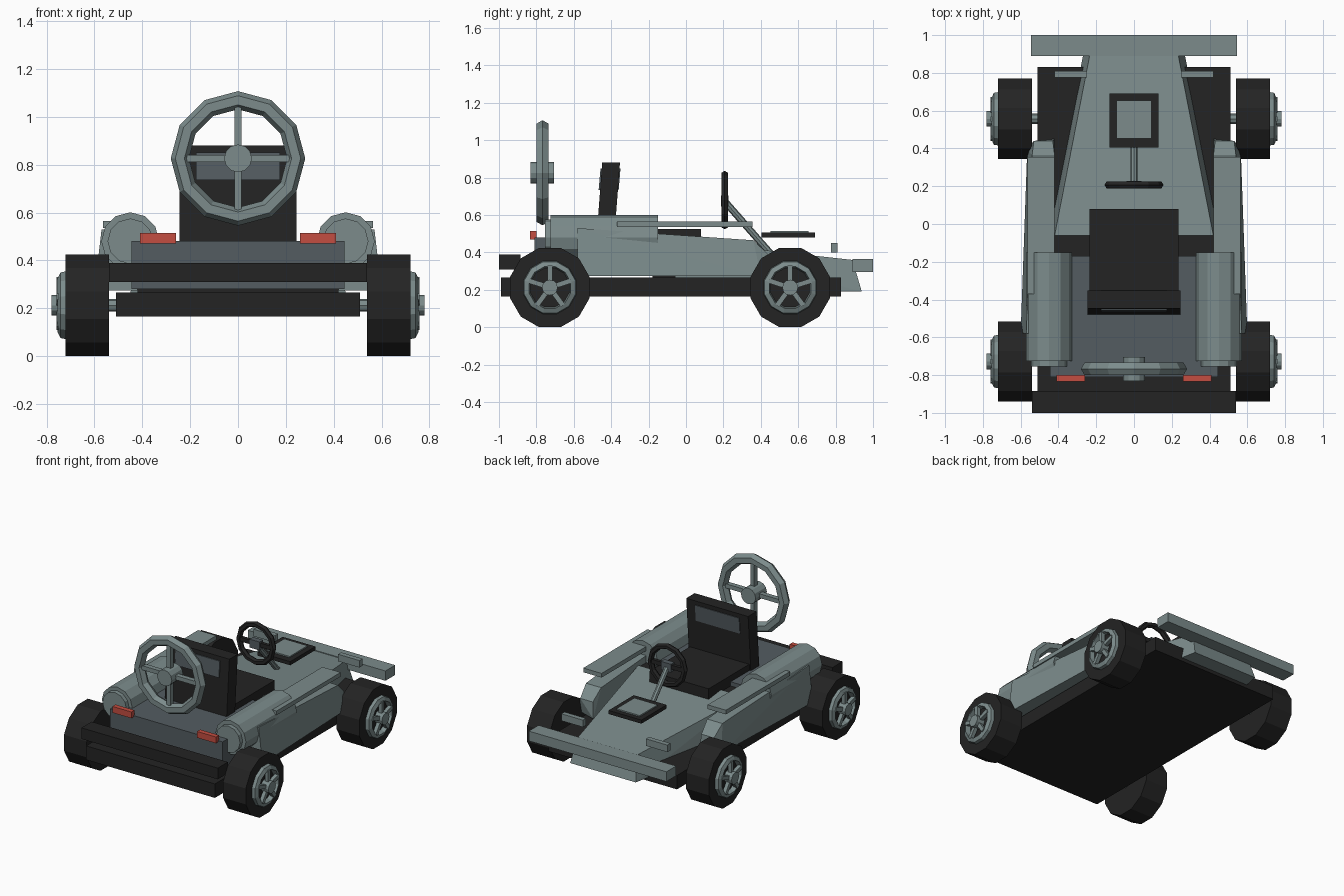
import bpy, bmesh, math
from mathutils import Vector, Matrix

if "Cube" in bpy.data.objects:
    bpy.data.objects.remove(bpy.data.objects["Cube"])


def material(name, rgb):
    m = bpy.data.materials.new(name)
    m.diffuse_color = (*rgb, 1)
    m.use_nodes = True
    m.node_tree.nodes["Principled BSDF"].inputs["Base Color"].default_value = m.diffuse_color
    return m


GREY = material("light grey", (0.20, 0.26, 0.26))
DARK = material("dark grey", (0.088, 0.108, 0.12))
BLACK = material("black", (0.017, 0.017, 0.017))
RED = material("red", (0.55, 0.075, 0.052))


def finish(name, bm, mat):
    bmesh.ops.recalc_face_normals(bm, faces=bm.faces)
    me = bpy.data.meshes.new(name)
    bm.to_mesh(me)
    bm.free()
    me.materials.append(mat)
    ob = bpy.data.objects.new(name, me)
    bpy.context.collection.objects.link(ob)
    return ob


def box(name, x, y, z, mat, lean=0):
    """Box from (min, max) ranges; lean shifts the top along y."""
    bm = bmesh.new()
    bmesh.ops.create_cube(bm, size=1)
    for v in bm.verts:
        top = v.co.z > 0
        v.co = Vector([r[0] if c < 0 else r[1] for c, r in zip(v.co, (x, y, z))])
        v.co.y += lean if top else 0
    return finish(name, bm, mat)


def pair(name, x, y, z, mat):
    box(name + "_right", x, y, z, mat)
    box(name + "_left", (-x[1], -x[0]), y, z, mat)


def hull(name, points, mat):
    bm = bmesh.new()
    for p in points:
        bm.verts.new(p)
    bmesh.ops.convex_hull(bm, input=bm.verts)
    bmesh.ops.dissolve_limit(bm, angle_limit=0.01, verts=bm.verts, edges=bm.edges)
    return finish(name, bm, mat)


def rod(name, a, b, r, mat, sides=12, r2=None, turn=0.0):
    """Cylinder or cone between two points."""
    a, b = Vector(a), Vector(b)
    rot = (b - a).to_track_quat('Z', 'Y').to_matrix().to_4x4()
    bm = bmesh.new()
    bmesh.ops.create_cone(bm, cap_ends=True, segments=sides, radius1=r,
                          radius2=r if r2 is None else r2, depth=(b - a).length,
                          matrix=Matrix.Translation((a + b) / 2) @ rot @ Matrix.Rotation(turn, 4, 'Z'))
    return finish(name, bm, mat)


def ring(name, centre, axis, profile, mat, sides=12, turn=0.0):
    """Closed profile of (radius, along axis) points swept round the axis."""
    rot = Vector(axis).to_track_quat('Z', 'Y').to_matrix()
    bm = bmesh.new()
    loops = []
    for i in range(sides):
        t = math.tau * i / sides + turn
        loops.append([bm.verts.new(Vector(centre) + rot @ Vector((r * math.cos(t), r * math.sin(t), h)))
                      for r, h in profile])
    n = len(profile)
    for i in range(sides):
        p, q = loops[i], loops[(i + 1) % sides]
        for j in range(n):
            bm.faces.new((p[j], p[(j + 1) % n], q[(j + 1) % n], q[j]))
    return finish(name, bm, mat)


def round_profile(radius, minor, sides=6):
    return [(radius + minor * math.cos(math.tau * k / sides),
             minor * math.sin(math.tau * k / sides)) for k in range(sides)]


# Floor and bumpers
box("floor_pan", (-0.51, 0.51), (-0.99, 0.83), (0.165, 0.265), BLACK)
box("rear_bumper", (-0.54, 0.54), (-1.0, -0.885), (0.31, 0.39), BLACK)
box("front_wing", (-0.545, 0.545), (0.89, 1.0), (0.295, 0.365), GREY)

# Rear tub and cockpit sill
box("rear_tub", (-0.445, 0.445), (-0.81, -0.17), (0.28, 0.48), DARK)
box("cockpit_sill", (-0.42, 0.42), (-0.18, -0.05), (0.26, 0.45), BLACK)

# Nose cone, narrowing forwards
hull("nose", [(s * x, y, z) for s in (-1, 1) for x, y, z in (
    (0.235, 0.89, 0.36), (0.42, -0.06, 0.465), (0.26, 0.94, 0.19), (0.46, -0.06, 0.19))], GREY)
pair("nose_fin", (0.25, 0.42), (0.775, 0.81), (0.4, 0.45), GREY)

# Side pods with deck boards and long tanks
for s, side in ((1, "right"), (-1, "left")):
    hull("side_pod_" + side, [(s * x, y, z) for x, y, z in (
        (0.42, -0.58, 0.275), (0.60, -0.58, 0.275), (0.42, -0.58, 0.53), (0.57, -0.58, 0.53),
        (0.42, 0.36, 0.465), (0.54, 0.36, 0.465), (0.42, 0.45, 0.275), (0.565, 0.40, 0.275),
        (0.43, 0.44, 0.39), (0.53, 0.44, 0.39))], GREY)
    rod("side_tank_" + side, (s * 0.45, -0.725, 0.48), (s * 0.45, -0.15, 0.48), 0.121, GREY, 12)
    rod("tank_cap_" + side, (s * 0.45, -0.755, 0.48), (s * 0.45, -0.725, 0.48), 0.095, GREY, 12)
pair("deck_board", (0.42, 0.565), (-0.37, 0.355), (0.535, 0.565), GREY)
pair("tail_light", (0.26, 0.41), (-0.835, -0.80), (0.47, 0.515), RED)

# Seat
box("seat_cushion", (-0.235, 0.235), (-0.42, 0.08), (0.40, 0.525), BLACK)
box("seat_back", (-0.245, 0.245), (-0.48, -0.385), (0.46, 0.88), BLACK, 0.032)
box("seat_panel", (-0.175, 0.175), (-0.467, -0.36), (0.735, 0.85), DARK, 0.01)

# Steering wheel, column and dash screen
ring("steering_wheel", (0, 0.207, 0.68), (0, 1, 0), round_profile(0.135, 0.021), BLACK, 12)
box("steering_spoke", (-0.13, 0.13), (0.195, 0.219), (0.665, 0.695), BLACK)
box("steering_hub", (-0.04, 0.04), (0.188, 0.228), (0.645, 0.705), DARK)
rod("steering_column", (0, 0.21, 0.67), (0, 0.46, 0.385), 0.019, GREY, 8)
box("dash_screen", (-0.13, 0.13), (0.405, 0.69), (0.48, 0.506), BLACK)
box("dash_screen_face", (-0.092, 0.092), (0.453, 0.655), (0.506, 0.515), GREY)

# Upright ring with cross spokes at the rear
ring("rear_ring", (0, -0.767, 0.826), (0, 1, 0), round_profile(0.243, 0.038), GREY, 12)
box("rear_ring_spoke_vertical", (-0.015, 0.015), (-0.785, -0.75), (0.60, 1.05), GREY)
box("rear_ring_spoke_level", (-0.22, 0.22), (-0.785, -0.75), (0.811, 0.841), GREY)
rod("rear_ring_hub", (0, -0.832, 0.826), (0, -0.705, 0.826), 0.058, GREY, 12)

# Wheels with rim, five spokes and hub; axles
R = 0.2125 / math.cos(math.pi / 12)
for y, end in ((-0.728, "rear"), (0.557, "front")):
    rod(end + "_axle", (-0.56, y, 0.2125), (0.56, y, 0.2125), 0.027, GREY, 8)
    for s, side in ((1, "right"), (-1, "left")):
        tag = end + "_" + side
        c = Vector((0, y, 0.2125))
        X = lambda x: c + Vector((s * x, 0, 0))
        rod("tyre_" + tag, X(0.54), X(0.72), R, BLACK, 12, turn=math.pi / 12)
        ring("rim_" + tag, X(0.73), (s, 0, 0),
             [(0.147, -0.015), (0.142, 0.012), (0.115, 0.024), (0.107, -0.015)], GREY, 12, math.pi / 12)
        rod("hub_" + tag, X(0.71), X(0.78), 0.042, GREY, 12)
        for k in range(5):
            t = math.pi / 2 + math.tau * k / 5
            d = Vector((0, math.cos(t), math.sin(t)))
            rod(f"spoke_{tag}_{k + 1}", X(0.745) + d * 0.03, X(0.745) + d * 0.118, 0.019, GREY, 4, turn=math.pi / 4)
